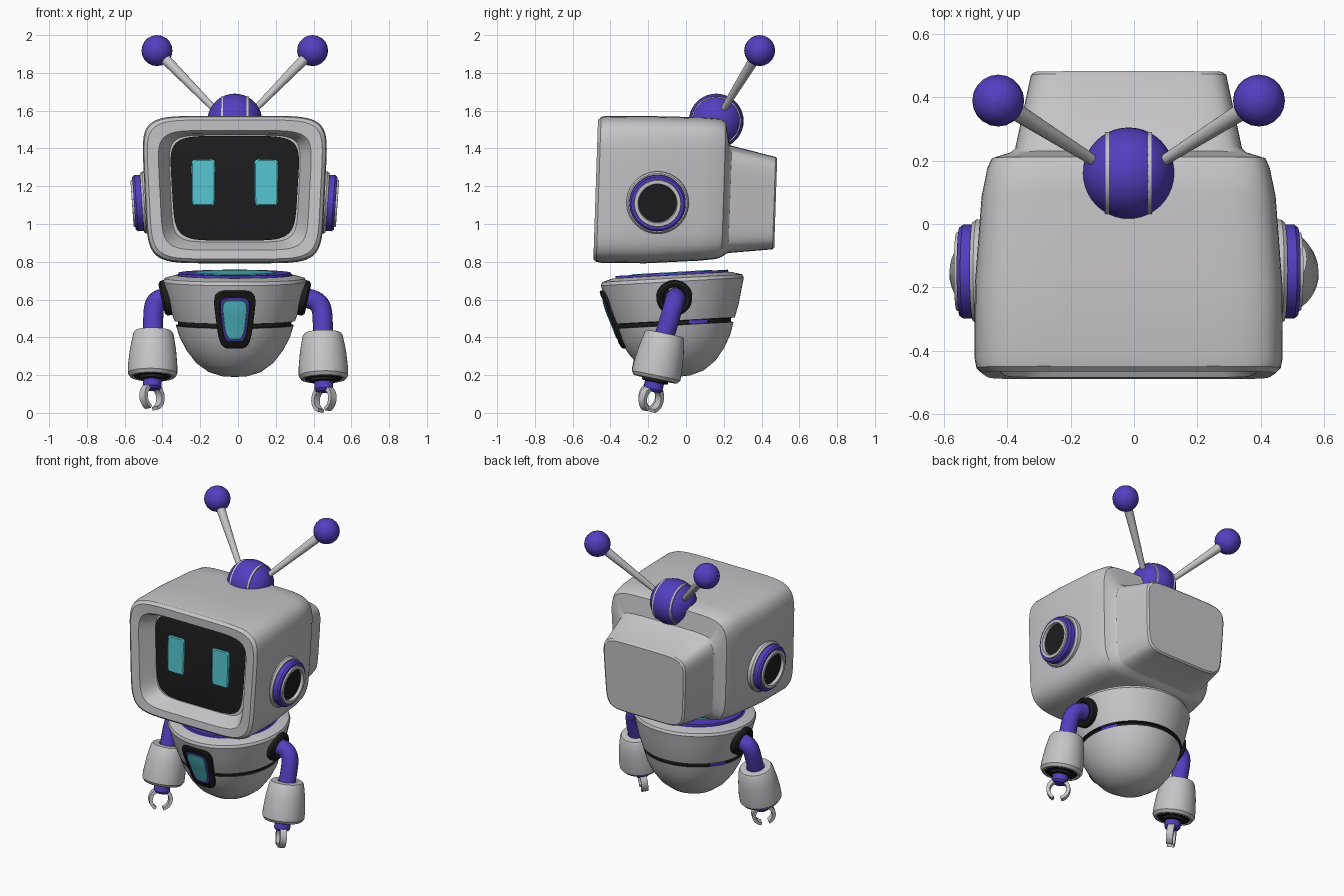
import bpy, bmesh, math
from mathutils import Matrix, Vector

if "Cube" in bpy.data.objects:
    bpy.data.objects.remove(bpy.data.objects["Cube"])

CX = -0.017   # centre line of head and body
made = []


def material(name, rgb):
    m = bpy.data.materials.new(name)
    m.use_nodes = True
    m.diffuse_color = (*rgb, 1)
    node = m.node_tree.nodes["Principled BSDF"]
    node.inputs["Base Color"].default_value = (*rgb, 1)
    node.inputs["Roughness"].default_value = 0.5
    return m


GREY, PURPLE, BLACK, CYAN = range(4)
MATS = [material("shell_grey", (0.56, 0.55, 0.57)), material("purple", (0.085, 0.05, 0.52)),
        material("black", (0.012, 0.012, 0.013)), material("cyan", (0.09, 0.56, 0.62))]


def loft(name, rings, bands=GREY, matrix=None):
    """Skin a list of equal point rings; bands gives one colour per strip."""
    if isinstance(bands, int):
        bands = [bands] * (len(rings) - 1)
    bm = bmesh.new()
    loops = [[bm.verts.new(p) for p in ring] for ring in rings]
    n = len(loops[0])
    for a, b, colour in zip(loops, loops[1:], bands):
        for i in range(n):
            j = (i + 1) % n
            bm.faces.new((a[i], a[j], b[j], b[i])).material_index = colour
    bm.faces.new(loops[0]).material_index = bands[0]
    bm.faces.new(loops[-1]).material_index = bands[-1]
    bmesh.ops.recalc_face_normals(bm, faces=bm.faces)
    mesh = bpy.data.meshes.new(name)
    bm.to_mesh(mesh)
    bm.free()
    for m in MATS:
        mesh.materials.append(m)
    if matrix:
        mesh.transform(matrix)
    obj = bpy.data.objects.new(name, mesh)
    bpy.context.collection.objects.link(obj)
    made.append(obj)
    return obj


def lathe(name, profile, bands=GREY, matrix=None, n=40):
    turn = [2 * math.pi * i / n for i in range(n)]
    return loft(name, [[(r * math.cos(t), r * math.sin(t), z) for t in turn] for r, z in profile],
                bands, matrix)


def rounded(a, b, power, taper=0.0, n=64):
    """Rounded rectangle outline, wider at the top when taper is positive."""
    pts = []
    for i in range(n):
        t = 2 * math.pi * (i + 0.5) / n
        c, s = math.cos(t), math.sin(t)
        u = math.copysign(abs(c) ** (2 / power), c)
        v = math.copysign(abs(s) ** (2 / power), s)
        pts.append((a * u * (1 + taper * v), b * v))
    return pts


def slab(a, b, y, cz, cx=0.0, power=6.5, taper=0.04):
    return [(cx + u, y, cz + v) for u, v in rounded(a, b, power, taper)]


def aim(origin, direction):
    turn = Vector(direction).to_track_quat('Z', 'Y').to_matrix().to_4x4()
    return Matrix.Translation(origin) @ turn


def ball(name, centre, radius, n=32):
    steps = n // 2
    prof = [(max(radius * math.sin(math.pi * i / steps), 0.0005),
             -radius * math.cos(math.pi * i / steps)) for i in range(steps + 1)]
    return lathe(name, prof, PURPLE, Matrix.Translation(centre), n)


def tilt(degrees, y, z):
    """Pitch about a point on the centre line."""
    return (Matrix.Translation((CX, y, z)) @ Matrix.Rotation(math.radians(degrees), 4, 'X')
            @ Matrix.Translation((0, -y, -z)))


# Head shell: recess, front rim, casing and stepped rear box in one skin
HEAD = tilt(-1.9, 0, 1.18)
shell = [(0.34, 0.283, -0.375, 1.175), (0.383, 0.303, -0.45, 1.163), (0.397, 0.317, -0.474, 1.163),
         (0.455, 0.368, -0.478, 1.167), (0.472, 0.384, -0.462, 1.168), (0.478, 0.39, -0.43, 1.169),
         (0.477, 0.39, -0.2, 1.175), (0.456, 0.38, 0.08, 1.188), (0.438, 0.372, 0.17, 1.192),
         (0.425, 0.358, 0.2, 1.19), (0.365, 0.292, 0.222, 1.14), (0.352, 0.284, 0.235, 1.138),
         (0.303, 0.245, 0.468, 1.126), (0.292, 0.236, 0.477, 1.126)]
loft("head_shell", [slab(*row) for row in shell], GREY, HEAD)

# Convex screen with two eye plates
screen = [slab(0.333 * s, 0.277 * s, -0.385 - 0.02 * (1 - s * s), 1.177, 0, 5.5, 0.05)
          for s in (1, 0.9, 0.75, 0.5, 0.25, 0.01)]
loft("screen", screen, BLACK, HEAD)
for side, label in ((1, "left"), (-1, "right")):
    x = side * 0.167
    loft(label + "_eye", [slab(0.063, 0.122, -0.39, 1.206, x, 9, 0.02),
                          slab(0.063, 0.122, -0.406, 1.206, x, 9, 0.02),
                          slab(0.057, 0.116, -0.411, 1.206, x, 9, 0.02)], CYAN, HEAD)

    # Ear: grey base, purple ring, grey lip and dark centre
    ear = [(0.165, -0.06), (0.165, 0.0), (0.156, 0.012), (0.149, 0.012), (0.149, 0.042),
           (0.14, 0.054), (0.125, 0.054), (0.123, 0.064), (0.104, 0.064), (0.1, 0.045), (0.001, 0.045)]
    colours = [GREY] * 3 + [PURPLE] * 3 + [GREY] * 3 + [BLACK]
    lathe(label + "_ear", ear, colours, HEAD @ aim((side * 0.48, -0.148, 1.108), (side, 0, -0.07)), 48)

    # Antenna rod and ball
    base, tip = Vector((CX + side * 0.11, 0.2, 1.61)), Vector((CX + side * 0.412, 0.39, 1.918))
    lathe(label + "_antenna_rod", [(0.017, 0), (0.03, (tip - base).length)], GREY,
          aim(base, tip - base), 24)
    ball(label + "_antenna_ball", tip, 0.082, 20)

    # Thin band around the top dome
    lathe(label + "_dome_band", [(0.12, -0.006), (0.131, -0.006), (0.131, 0.006), (0.12, 0.006)],
          GREY, aim((CX + side * 0.068, 0.16, 1.545), (1, 0, 0)), 48)

ball("top_dome", (CX, 0.16, 1.545), 0.145, 40)

# Body bowl with a dark groove and a lit top disc
BODY = Matrix.Translation((0, -0.06, 0)) @ tilt(3.2, 0, 0.47)
lower = [(0.001, 0.19), (0.07, 0.195), (0.14, 0.217), (0.205, 0.265), (0.255, 0.33),
         (0.292, 0.4), (0.312, 0.464)]
upper = [(0.32, 0.488), (0.345, 0.56), (0.365, 0.64), (0.379, 0.695)]
groove = [(0.3, 0.466), (0.3, 0.486)]
top = [(0.372, 0.713), (0.312, 0.73), (0.3, 0.73), (0.298, 0.742), (0.215, 0.742), (0.21, 0.746), (0.001, 0.746)]
bands = [GREY] * 6 + [BLACK] * 3 + [GREY] * 5 + [PURPLE] * 3 + [CYAN] * 2
body = lathe("body", lower + groove + upper + top, bands, None, 72)
for face in body.data.polygons:
    angle = math.atan2(face.center.y, abs(face.center.x))
    if face.material_index == BLACK and 0.22 < angle < 0.62:
        face.material_index = PURPLE
body.data.transform(BODY)


def body_radius(z):
    outline = lower + upper
    for (r0, z0), (r1, z1) in zip(outline, outline[1:]):
        if z <= z1:
            return r0 + (r1 - r0) * (z - z0) / (z1 - z0)
    return outline[-1][0]


def wrapped(a, b, lift):
    """Shield outline laid on the front of the bowl."""
    ring = []
    for u, v in rounded(a, b, 4.5, 0.2, 48):
        z = 0.512 + v
        ring.append((u, -math.sqrt(body_radius(z) ** 2 - u * u) - lift, z))
    return ring


# Chest shield: black frame, purple border, cyan window
shield = [(0.1, 0.157, -0.02), (0.1, 0.157, 0.012), (0.093, 0.149, 0.018), (0.074, 0.123, 0.018),
          (0.07, 0.118, 0.014), (0.059, 0.104, 0.014), (0.057, 0.101, 0.017), (0.04, 0.07, 0.018),
          (0.02, 0.035, 0.018), (0.002, 0.003, 0.018)]
loft("chest_shield", [wrapped(*row) for row in shield],
     [BLACK] * 4 + [PURPLE] + [CYAN] * 4, BODY)

# Arms
for side, label in ((1, "left"), (-1, "right")):
    socket = [(0.001, 0.0), (0.056, 0.0), (0.064, 0.026), (0.08, 0.03), (0.094, 0.018), (0.096, -0.04)]
    lathe(label + "_shoulder_socket", socket, BLACK,
          BODY @ aim((side * 0.358, 0.006, 0.61), (side, 0, -0.22)))

    # Bent upper arm
    curve = bpy.data.curves.new(label + "_upper_arm", 'CURVE')
    curve.dimensions = '3D'
    curve.bevel_depth, curve.bevel_resolution, curve.use_fill_caps = 0.053, 5, True
    path = [(CX + side * 0.33, -0.055, 0.61), (CX + side * 0.39, -0.055, 0.61), (side * 0.452, -0.06, 0.59),
            (side * 0.449, -0.085, 0.5), (side * 0.449, -0.12, 0.39)]
    spline = curve.splines.new('NURBS')
    spline.points.add(len(path) - 1)
    for point, co in zip(spline.points, path):
        point.co = (*co, 1)
    spline.order_u, spline.use_endpoint_u, spline.resolution_u = 4, True, 8
    curve.materials.append(MATS[PURPLE])
    arm = bpy.data.objects.new(label + "_upper_arm", curve)
    bpy.context.collection.objects.link(arm)
    bpy.ops.object.select_all(action='DESELECT')
    arm.select_set(True)
    bpy.context.view_layer.objects.active = arm
    bpy.ops.object.convert(target='MESH')
    made.append(bpy.context.view_layer.objects.active)

    # Forearm frame, turned so the claw opens diagonally
    foot = Vector((side * 0.453, -0.162, 0.185 - side * 0.006))
    axis = (Vector((side * 0.448, -0.11, 0.43)) - foot).normalized()
    spread = Vector((1, -side, 0))
    spread = (spread - axis * spread.dot(axis)).normalized()
    frame = Matrix.Translation(foot) @ Matrix((spread, axis.cross(spread), axis)).transposed().to_4x4()

    cuff = [(0.001, 0.0), (0.098, 0.0), (0.102, 0.012), (0.106, -0.002), (0.118, 0.0), (0.131, 0.018),
            (0.131, 0.06), (0.122, 0.15), (0.107, 0.232), (0.098, 0.246), (0.058, 0.248), (0.05, 0.23)]
    lathe(label + "_forearm_cuff", cuff, [BLACK] * 2 + [GREY] * 9, frame)
    lathe(label + "_wrist", [(0.07, 0.01), (0.07, -0.014), (0.05, -0.018), (0.05, -0.055), (0.04, -0.068)],
          [BLACK, BLACK, PURPLE, PURPLE], frame, 28)

    # Two hooked fingers
    for way, part in ((1, "outer"), (-1, "inner")):
        rings = []
        for i in range(13):
            t = math.radians(20 + 138 * i / 12)
            half = 0.013 - 0.004 * i / 12
            rings.append([(way * r * math.sin(t), w, -0.109 + r * math.cos(t))
                          for r, w in ((0.063 - half, -0.021), (0.063 + half, -0.021),
                                       (0.063 + half, 0.021), (0.063 - half, 0.021))])
        loft(f"{label}_{part}_finger", rings, GREY, frame)

# Smooth shading that keeps hard edges
bpy.ops.object.select_all(action='DESELECT')
for obj in made:
    obj.select_set(True)
bpy.context.view_layer.objects.active = made[0]
bpy.ops.object.shade_smooth_by_angle(angle=math.radians(32))
